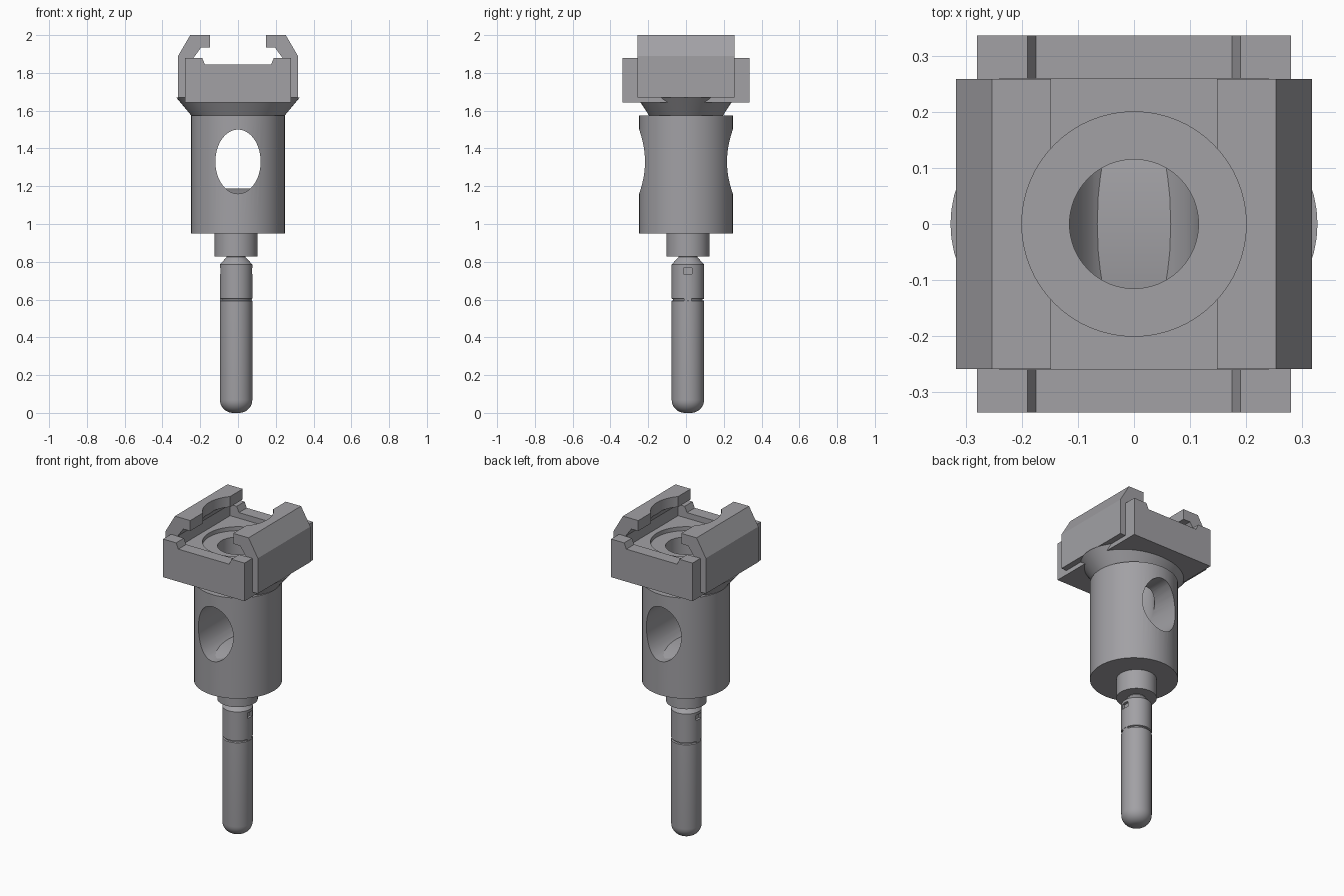
import bpy, bmesh, math
from mathutils import Matrix, Vector

if "Cube" in bpy.data.objects:
    bpy.data.objects.remove(bpy.data.objects["Cube"])

grey = bpy.data.materials.new("mid grey")
grey.diffuse_color = (0.36, 0.355, 0.375, 1)
grey.use_nodes = True
grey.node_tree.nodes["Principled BSDF"].inputs["Base Color"].default_value = grey.diffuse_color


def finish(name, bm):
    bmesh.ops.recalc_face_normals(bm, faces=bm.faces)
    me = bpy.data.meshes.new(name)
    bm.to_mesh(me)
    bm.free()
    me.materials.append(grey)
    ob = bpy.data.objects.new(name, me)
    bpy.context.collection.objects.link(ob)
    return ob


def box(name, x0, x1, y0, y1, z0, z1):
    bm = bmesh.new()
    bmesh.ops.create_cube(bm, size=1)
    bmesh.ops.scale(bm, vec=(x1 - x0, y1 - y0, z1 - z0), verts=bm.verts)
    bmesh.ops.translate(bm, vec=((x0 + x1) / 2, (y0 + y1) / 2, (z0 + z1) / 2), verts=bm.verts)
    return finish(name, bm)


def cone(name, r0, r1, z0, z1, ratio=1, cx=0, cy=0, seg=64):
    bm = bmesh.new()
    bmesh.ops.create_cone(bm, cap_ends=True, segments=seg, radius1=r0, radius2=r1, depth=z1 - z0)
    bmesh.ops.scale(bm, vec=(1, ratio, 1), verts=bm.verts)
    bmesh.ops.translate(bm, vec=(cx, cy, (z0 + z1) / 2), verts=bm.verts)
    return finish(name, bm)


def extrude(name, pts, axis, half):
    """Extrude an outline (horizontal, z) symmetrically along axis."""
    bm = bmesh.new()
    place = (lambda a, z, d: (a, d, z)) if axis == 'y' else (lambda a, z, d: (d, a, z))
    face = bm.faces.new([bm.verts.new(place(a, z, -half)) for a, z in pts])
    new = bmesh.ops.extrude_face_region(bm, geom=[face])["geom"]
    move = Vector(place(0, 0, 2 * half))
    bmesh.ops.translate(bm, vec=move, verts=[v for v in new if isinstance(v, bmesh.types.BMVert)])
    return finish(name, bm)


def lathe(name, prof, cx, cy, seg=48):
    bm = bmesh.new()
    vs = [bm.verts.new((r, 0, z)) for r, z in prof]
    edges = [bm.edges.new(p) for p in zip(vs, vs[1:])]
    bmesh.ops.spin(bm, geom=vs + edges, axis=(0, 0, 1), cent=(0, 0, 0),
                   steps=seg, angle=2 * math.pi)
    bmesh.ops.remove_doubles(bm, verts=bm.verts, dist=1e-5)
    bmesh.ops.translate(bm, vec=(cx, cy, 0), verts=bm.verts)
    return finish(name, bm)


def cut(ob, *cutters):
    for c in cutters:
        m = ob.modifiers.new("cut", 'BOOLEAN')
        m.operation, m.solver, m.object = 'DIFFERENCE', 'EXACT', c
        bpy.context.view_layer.objects.active = ob
        bpy.ops.object.modifier_apply(modifier=m.name)
        bpy.data.objects.remove(c)


def bore():
    return cone("bore_cutter", 0.115, 0.115, 1.33, 2.1)


def counterbore():
    return cone("counterbore_cutter", 0.2, 0.2, 1.785, 2.1)


# Pin: rounded tip, thin groove, chamfered top
PX, PY, PR, TIP = -0.01, 0.01, 0.086, 0.07
prof = [(0, 0)]
for i in range(9):
    t = math.pi / 2 * i / 8
    prof.append((PR - TIP + TIP * math.sin(t), TIP - TIP * math.cos(t)))
prof += [(PR, 0.593), (PR - 0.008, 0.596), (PR - 0.008, 0.602), (PR, 0.605),
         (PR, 0.785), (0.05, 0.825), (0.05, 0.86), (0, 0.86)]
pin = lathe("pin", prof, PX, PY)
for s in (-1, 1):
    xs = sorted((PX + s * 0.07, PX + s * 0.12))
    cut(pin, box("notch_cutter", *xs, PY - 0.023, PY + 0.023, 0.735, 0.768))
    xs = sorted((PX + s * 0.07, PX + s * (PR - 0.002)))
    box("groove_bridge", *xs, PY - 0.02, PY + 0.02, 0.59, 0.608)

# Collar
cone("collar", 0.114, 0.114, 0.828, 0.96, cx=PX, cy=PY)

# Body with an oval cross hole and a bore from above
body = cone("body", 0.248, 0.248, 0.95, 1.575)
oval = [(0.12 * math.cos(a), 1.33 + 0.17 * math.sin(a))
        for a in (2 * math.pi * i / 48 for i in range(48))]
cut(body, extrude("oval_cutter", oval, 'y', 0.4), bore())

# Raised arched floor inside the cross hole
arch = [(-0.2, 1.12)] + [(y / 10, 1.188 - 0.028 * (y / 2) ** 2) for y in
                         (-2, -1.5, -1, -0.5, 0, 0.5, 1, 1.5, 2)] + [(0.2, 1.12)]
hole_floor = extrude("hole_floor", arch, 'x', 0.073)

# Oval flare under the block
flare = cone("flare", 0.248, 0.327, 1.575, 1.67, ratio=0.79)
cut(flare, bore())

# Block: stepped top, inner pocket, counterbore and bore
half = [(0.28, 1.643), (0.28, 1.88), (0.19, 1.88), (0.175, 1.845)]
outline = half + [(-x, z) for x, z in reversed(half)]
block = extrude("block", outline, 'y', 0.336)
cut(block, box("pocket_cutter", -0.24, 0.24, -0.259, 0.259, 1.81, 2.1), counterbore(), bore())

# Hooked side rails, relieved by the counterbore
for s, side in ((-1, "left"), (1, "right")):
    hook = [(0.317, 1.67), (0.317, 1.89), (0.253, 2.0), (0.148, 2.0),
            (0.148, 1.935), (0.195, 1.935), (0.235, 1.88), (0.235, 1.67)]
    rail = extrude(side + "_rail", [(s * x, z) for x, z in hook], 'y', 0.258)
    cut(rail, counterbore())

# Smooth round surfaces, keep hard edges
bpy.ops.object.select_all(action='DESELECT')
for ob in bpy.context.collection.objects:
    ob.select_set(True)
bpy.context.view_layer.objects.active = body
bpy.ops.object.shade_smooth_by_angle(angle=math.radians(30))
